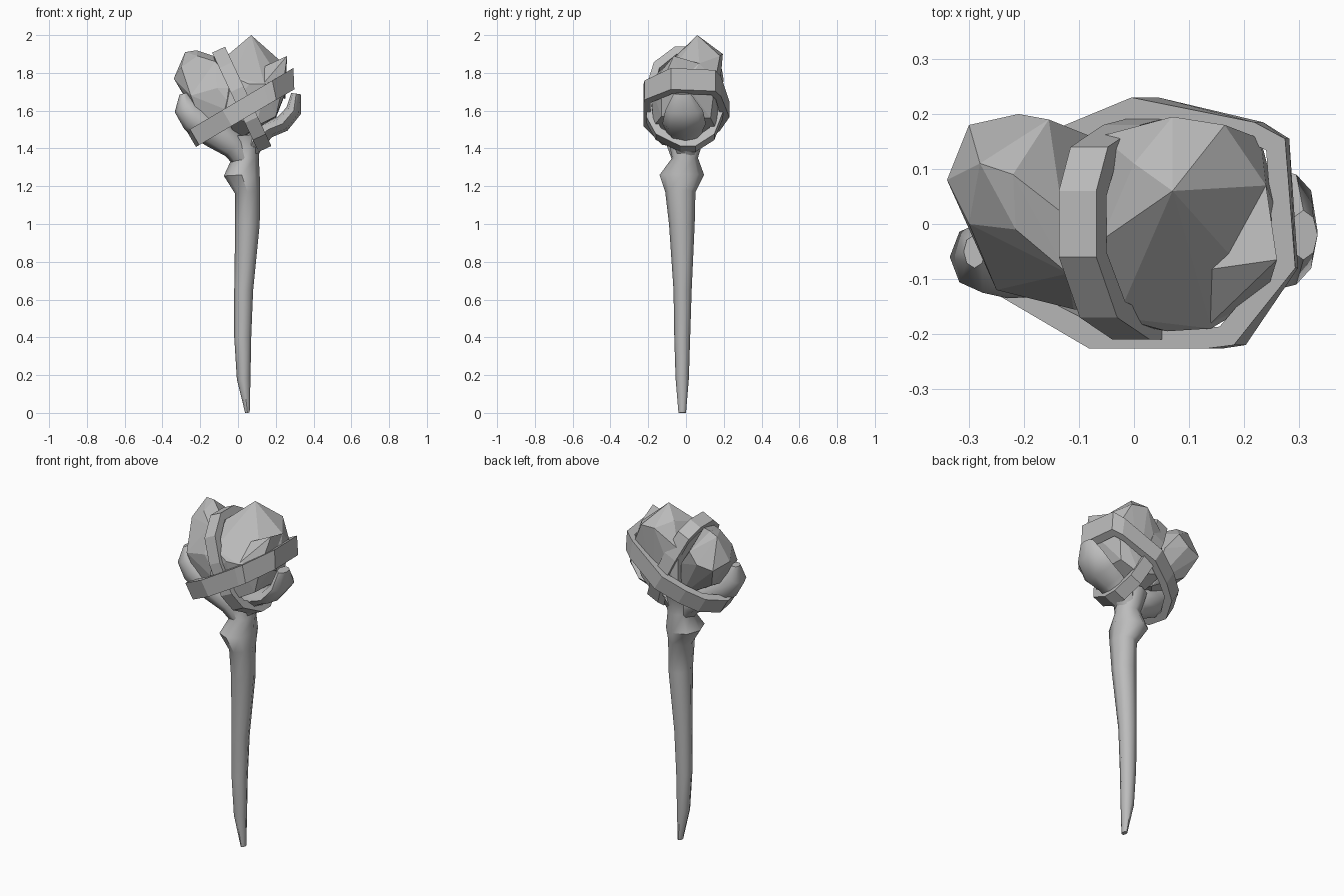
import bpy, bmesh, math
from mathutils import Vector

cube = bpy.data.objects.get("Cube")
if cube:
    bpy.data.objects.remove(cube)

GREY = (0.5, 0.5, 0.5, 1)
grey = bpy.data.materials.new("stone grey")
grey.use_nodes = True
grey.diffuse_color = GREY
grey.node_tree.nodes["Principled BSDF"].inputs["Base Color"].default_value = GREY


def finish(bm, name, smooth=False):
    bmesh.ops.recalc_face_normals(bm, faces=bm.faces)
    mesh = bpy.data.meshes.new(name)
    bm.to_mesh(mesh)
    bm.free()
    mesh.materials.append(grey)
    obj = bpy.data.objects.new(name, mesh)
    bpy.context.collection.objects.link(obj)
    if smooth:
        bpy.ops.object.select_all(action="DESELECT")
        obj.select_set(True)
        bpy.context.view_layer.objects.active = obj
        bpy.ops.object.shade_smooth_by_angle(angle=math.radians(50))


def bridge(bm, a, b):
    for i in range(len(a)):
        j = (i + 1) % len(a)
        bm.faces.new((a[i], a[j], b[j], b[i]))


def limb(name, path, sides=8):
    """Tube along x, y, z with a radius in the xz plane and one along y."""
    bm = bmesh.new()
    centres = [Vector(p[:3]) for p in path]
    rings = []
    for i, (x, y, z, ra, ry) in enumerate(path):
        t = centres[min(i + 1, len(path) - 1)] - centres[max(i - 1, 0)]
        across = Vector((0, 1, 0)).cross(t).normalized()
        ring = []
        for k in range(sides):
            a = math.tau * k / sides
            ring.append(bm.verts.new(centres[i] + across * ra * math.cos(a)
                                     + Vector((0, ry * math.sin(a), 0))))
        rings.append(ring)
    for a, b in zip(rings, rings[1:]):
        bridge(bm, a, b)
    bm.faces.new(rings[0])
    bm.faces.new(rings[-1])
    finish(bm, name, True)


def rock(name, points):
    """Faceted stone wrapped around its corner points."""
    bm = bmesh.new()
    verts = [bm.verts.new(p) for p in points]
    out = bmesh.ops.convex_hull(bm, input=verts)
    bmesh.ops.delete(bm, geom=list({v for v in out["geom_interior"]
                                    if isinstance(v, bmesh.types.BMVert)}), context="VERTS")
    finish(bm, name)


def strap(name, centre, angle, outline, width, thick, upright=0):
    """Closed band in a plane tilted about y; upright turns its +u end vertical."""
    bm = bmesh.new()
    u = Vector((math.cos(angle), 0, math.sin(angle)))
    n = Vector((-math.sin(angle), 0, math.cos(angle)))
    rings = []
    for inset, side in ((0, -1), (0, 1), (thick, 1), (thick, -1)):
        ring = []
        for a, b in outline:
            k = 1 - inset / math.hypot(a, b)
            across = n.lerp(Vector((0, 0, 1.2)), upright * max(0, a / outline[0][0]))
            ring.append(bm.verts.new(Vector(centre) + u * a * k + Vector((0, b * k, 0))
                                     + across * side * width / 2))
        rings.append(ring)
    for i in range(4):
        bridge(bm, rings[i], rings[(i + 1) % 4])
    finish(bm, name)


# Tapered handle with a knot below the fork
limb("handle", [
    (.05, -.02, 0, .012, .02), (.03, -.02, .18, .036, .035), (.025, -.02, .4, .045, .042),
    (.03, -.018, .65, .05, .048), (.05, -.022, 1, .065, .068), (.05, -.03, 1.17, .067, .08),
    (.02, -.022, 1.26, .095, .118), (.04, -.005, 1.35, .07, .068), (.03, 0, 1.47, .09, .1)])

# Forked branches cradling the stones
limb("right_branch", [
    (.05, -.01, 1.3, .05, .05), (-.01, -.02, 1.41, .075, .08), (-.13, -.04, 1.49, .085, .09),
    (-.23, -.06, 1.56, .08, .075), (-.275, -.06, 1.62, .066, .065), (-.29, -.05, 1.69, .02, .03)])
limb("left_branch", [
    (.04, 0, 1.34, .05, .05), (.08, 0, 1.44, .06, .08), (.16, -.01, 1.5, .045, .1),
    (.235, -.01, 1.53, .045, .115), (.295, -.01, 1.6, .042, .1), (.308, -.02, 1.69, .026, .045)])

# Stones
rock("large_stone", [
    (.07, .06, 2), (.24, .07, 1.85), (.12, -.085, 1.83), (-.06, -.03, 1.89), (0, .11, 1.93),
    (.07, .195, 1.9), (.165, .18, 1.89), (-.06, .16, 1.8), (-.03, -.17, 1.78), (.06, -.195, 1.74),
    (.14, -.19, 1.74), (.24, -.13, 1.74), (.23, .155, 1.76), (.27, 0, 1.74), (-.07, -.17, 1.58),
    (.1, -.17, 1.52), (.1, .16, 1.5), (0, 0, 1.44), (.2, -.13, 1.57), (.2, .13, 1.56),
    (-.06, .16, 1.55)])
rock("large_stone_chip", [
    (.24, .07, 1.85), (.12, -.085, 1.825), (.26, -.065, 1.89), (.14, -.18, 1.75),
    (.24, -.13, 1.74), (.25, 0, 1.66)])
rock("small_stone", [
    (-.34, .08, 1.77), (-.3, .18, 1.74), (-.21, .2, 1.76), (-.155, .19, 1.82), (-.28, .11, 1.91),
    (-.22, .09, 1.92), (-.13, .02, 1.89), (-.3, 0, 1.83), (-.215, -.01, 1.89), (-.12, -.09, 1.86),
    (-.25, -.12, 1.68), (-.11, -.155, 1.72), (-.08, .16, 1.72), (-.25, .12, 1.62),
    (-.04, .1, 1.5), (0, -.17, 1.58), (-.2, -.1, 1.55), (0, -.15, 1.72)])

# Straps binding the stones to the fork
strap("wide_strap", (.02, 0, 1.607), math.radians(30.5), [
    (.32, -.08), (.2, -.22), (.15, -.226), (-.09, -.226), (-.29, -.125), (-.31, 0),
    (-.24, .12), (-.14, .18), (0, .23), (.24, .185), (.3, .155)], .097, .045, .9)
strap("narrow_strap", (.02, 0, 1.66), math.radians(-65), [
    (-.29, -.06), (-.2, -.17), (-.06, -.21), (.12, -.21), (.22, -.16), (.29, -.03), (.29, .05),
    (.22, .15), (.08, .2), (-.1, .18), (-.24, .14), (-.29, .06)], .075, .045)
